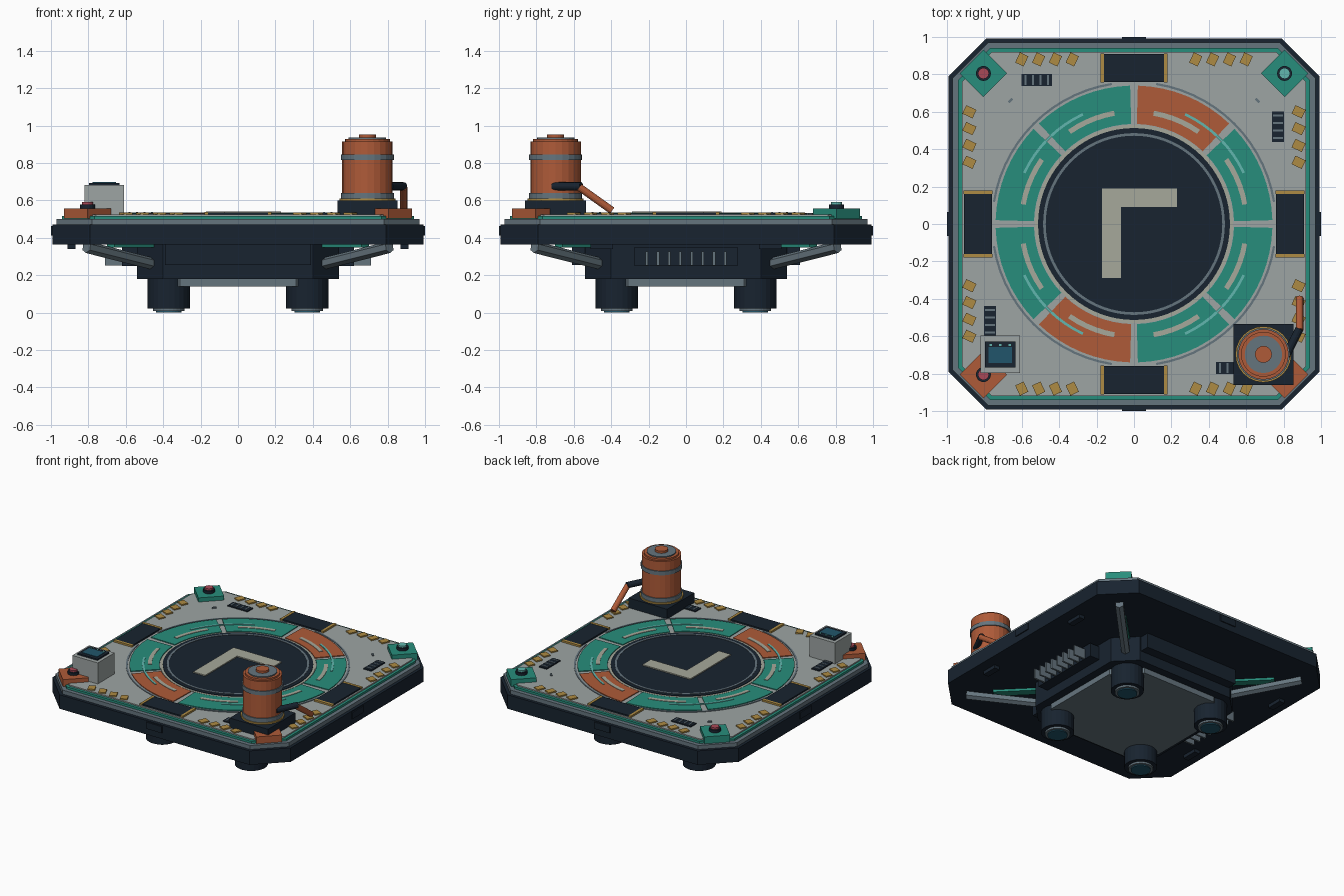
import bpy, bmesh
from math import sin, cos, radians, pi
from mathutils import Vector, Matrix

if "Cube" in bpy.data.objects:
    bpy.data.objects.remove(bpy.data.objects["Cube"])

def mat(name, hexa):
    lin = [(int(hexa[i:i + 2], 16) / 255) ** 2.2 for i in (0, 2, 4)]
    m = bpy.data.materials.new(name)
    m.diffuse_color = (*lin, 1)
    m.use_nodes = True
    m.node_tree.nodes["Principled BSDF"].inputs["Base Color"].default_value = m.diffuse_color
    return m

DARK, GREY = mat("dark", "1e2833"), mat("steel", "65747d")
DECK, TEAL = mat("deck_grey", "9ca3a2"), mat("teal", "2c8c7b")
ORANGE, GOLD = mat("orange", "ad5b3b"), mat("gold", "ac8a45")
PALE, RED = mat("pale", "a5a799"), mat("red", "a84a58")
AQUA, GLASS = mat("aqua", "62b5ad"), mat("glass", "26566a")

def finish(name, bm, m):
    bmesh.ops.recalc_face_normals(bm, faces=bm.faces)
    me = bpy.data.meshes.new(name)
    bm.to_mesh(me)
    bm.free()
    me.materials.append(m)
    ob = bpy.data.objects.new(name, me)
    bpy.context.collection.objects.link(ob)
    return ob

def extrude_up(bm, h):
    r = bmesh.ops.extrude_face_region(bm, geom=bm.faces[:], use_keep_orig=True)
    bmesh.ops.translate(bm, vec=(0, 0, h), verts=[v for v in r["geom"] if isinstance(v, bmesh.types.BMVert)])

def prism(name, pts, z0, z1, m):
    bm = bmesh.new()
    bm.faces.new([bm.verts.new((x, y, z0)) for x, y in pts])
    extrude_up(bm, z1 - z0)
    return finish(name, bm, m)

def octagon(name, h, k, z0, z1, m):
    p = [(h, -k), (h, k), (k, h), (-k, h), (-h, k), (-h, -k), (-k, -h), (k, -h)]
    return prism(name, p, z0, z1, m)

def box(name, c, s, m, rot=0):
    bm = bmesh.new()
    M = Matrix.Translation(c) @ Matrix.Rotation(radians(rot), 4, 'Z') @ Matrix.Diagonal((*s, 1))
    bmesh.ops.create_cube(bm, size=1, matrix=M)
    return finish(name, bm, m)

def rod(name, a, b, r, m, n=24, r2=None):
    a, b = Vector(a), Vector(b)
    q = (b - a).to_track_quat('Z', 'Y').to_matrix().to_4x4()
    bm = bmesh.new()
    bmesh.ops.create_cone(bm, cap_ends=True, segments=n, radius1=r, radius2=r2 or r,
                          depth=(b - a).length, matrix=Matrix.Translation((a + b) / 2) @ q)
    return finish(name, bm, m)

def disc(name, x, y, z0, z1, r, m, n=24):
    return rod(name, (x, y, z0), (x, y, z1), r, m, n)

def arc(name, r0, r1, a0, a1, z0, z1, m):
    n = max(4, round((a1 - a0) / 5))
    bm = bmesh.new()
    rows = []
    for i in range(n + 1):
        a = radians(a0 + (a1 - a0) * i / n)
        rows.append([bm.verts.new((r * cos(a), r * sin(a), z0)) for r in (r0, r1)])
    for p, q in zip(rows, rows[1:]):
        bm.faces.new((p[0], p[1], q[1], q[0]))
    bmesh.ops.remove_doubles(bm, verts=bm.verts, dist=1e-5)
    extrude_up(bm, z1 - z0)
    return finish(name, bm, m)

# Stacked platform layers
for name, h, z0, z1, m in (("rim", .992, .365, .47, DARK), ("rim_step", .97, .47, .5, GREY),
                           ("trim_strip", .94, .5, .516, TEAL), ("deck", .92, .51, .525, DECK)):
    octagon(name, h, .79 - .414 * (.992 - h), z0, z1, m)

# Underside hub and base plate
octagon("hub", .54, .40, .18, .366, DARK)
octagon("base_plate", .48, .31, .14, .182, GREY)

for sx in (-1, 1):
    # Radiators on the hub sides
    box("radiator_block", (sx * .575, 0, .3), (.09, .55, .1), DARK)
    for i in range(8):
        box("radiator_fin", (sx * .655, -.21 + .06 * i, .29), (.11, .014, .075), GREY)
    box("hub_side_block", (0, sx * .57, .31), (.78, .08, .11), DARK)
    for sy in (-1, 1):
        # Landing thrusters
        x, y = sx * .37, sy * .37
        disc("foot", x, y, .022, .19, .113, DARK)
        disc("foot_ring", x, y, .008, .03, .085, GREY)
        disc("foot_lens", x, y, 0, .02, .068, GLASS)
        # Diagonal struts and underside strips
        strut = rod("strut", (sx * .46, sy * .46, .262), (sx * .81, sy * .81, .35), .032, GREY, 6)
        box("under_strip", (sx * .56, sy * .56, .358), (.34, .06, .02), TEAL, 45 * sx * sy)
        box("under_rail", (sx * .89, sy * .45, .355), (.045, .12, .03), DARK)
        # Corner beacons
        front = sy < 0
        x, y = sx * .805, sy * .805
        box("corner_plate", (x, y, .53), (.178, .178, .052), ORANGE if front else TEAL, 45)
        disc("beacon_base", x, y, .555, .577, .04, DARK, 20)
        disc("beacon_cap", x, y, .575, .59, .029, AQUA if sx > 0 and not front else RED, 20)
        # Gold edge dashes
        for i in range(4):
            d = .33 + .09 * i
            box("edge_dash_x", (sx * d, sy * .88, .527), (.05, .06, .014), GOLD, -25 * sx * -sy if front else 25 * -1)
            box("edge_dash_y", (sx * .88, sy * d, .527), (.06, .05, .014), GOLD, -25)
    box("deck_stud", (sx * .66, .66, .527), (.03, .014, .012), GREY, 45 * -sx)

# Side pads and rim tabs around the four edges
for k in range(4):
    ca, sa = round(cos(k * pi / 2)), round(sin(k * pi / 2))
    def at(u, v, z):
        return (u * ca - v * sa, u * sa + v * ca, z)
    box("rim_tab", at(.985, 0, .437), (.03, .13, .05), DARK, k * 90)
    box("side_pad", at(.834, 0, .528), (.148, .32, .016), DARK, k * 90)
    for s in (-1, 1):
        box("pad_end", at(.834, s * .17, .528), (.155, .02, .02), GOLD, k * 90)
    # Slatted deck vents
    box("deck_vent", at(.77, .52, .527), (.065, .165, .012), DARK, k * 90)
    for i in range(4):
        box("vent_slat", at(.77, .46 + .04 * i, .534), (.055, .009, .006), GREY, k * 90)

# Coloured ring segments with inlays
for k in range(8):
    a = 45 * k
    arc("ring_segment", .535, .74, a + 1.6, a + 43.4, .52, .531, ORANGE if k in (1, 5) else TEAL)
    arc("segment_inlay", .588, .615, a + 10, a + 35, .528, .534, PALE)
for k in range(4):
    a = 90 * k
    arc("glow_inlay", .64, .654, a + 25, a + 65, .528, .535, AQUA)
    arc("outer_line", .752, .764, a + 9, a + 81, .52, .529, GREY)

# Central landing disc
disc("centre_border", 0, 0, .52, .529, .53, PALE, 72)
disc("centre_disc", 0, 0, .52, .533, .513, DARK, 72)
arc("centre_line", .472, .486, 0, 360, .53, .536, GREY)
prism("corner_bracket_mark", [(-.17, .19), (-.17, -.29), (-.07, -.29), (-.07, .09), (.23, .09), (.23, .19)],
      .53, .541, PALE)

# Control box with screen
box("control_box", (-.715, -.697, .603), (.212, .2, .16), DECK)
box("screen_frame", (-.715, -.697, .687), (.165, .14, .014), DARK)
box("screen", (-.715, -.7, .694), (.125, .085, .006), GLASS)
for i in (-1, 0, 1):
    box("screen_light", (-.715 + .05 * i, -.647, .695), (.014, .01, .006), AQUA)

# Fuel barrel on its stand
bx, by = .692, -.697
box("barrel_stand", (bx, by, .561), (.32, .325, .075), DARK)
for name, z0, z1, r, m in (("barrel_body", .59, .915, .135, ORANGE), ("barrel_foot", .598, .61, .15, GOLD),
                           ("barrel_band", .61, .64, .142, GREY), ("barrel_band", .815, .845, .142, GREY),
                           ("barrel_lid", .915, .928, .12, ORANGE), ("barrel_plate", .92, .936, .1, GREY),
                           ("barrel_cap", .93, .952, .045, ORANGE)):
    disc(name, bx, by, z0, z1, r, m)

# Hose and nozzle
rod("hose", (.81, -.71, .675), (.885, -.56, .675), .022, DARK, 12)
rod("nozzle", (.885, -.57, .67), (.885, -.395, .545), .02, ORANGE, 12)
